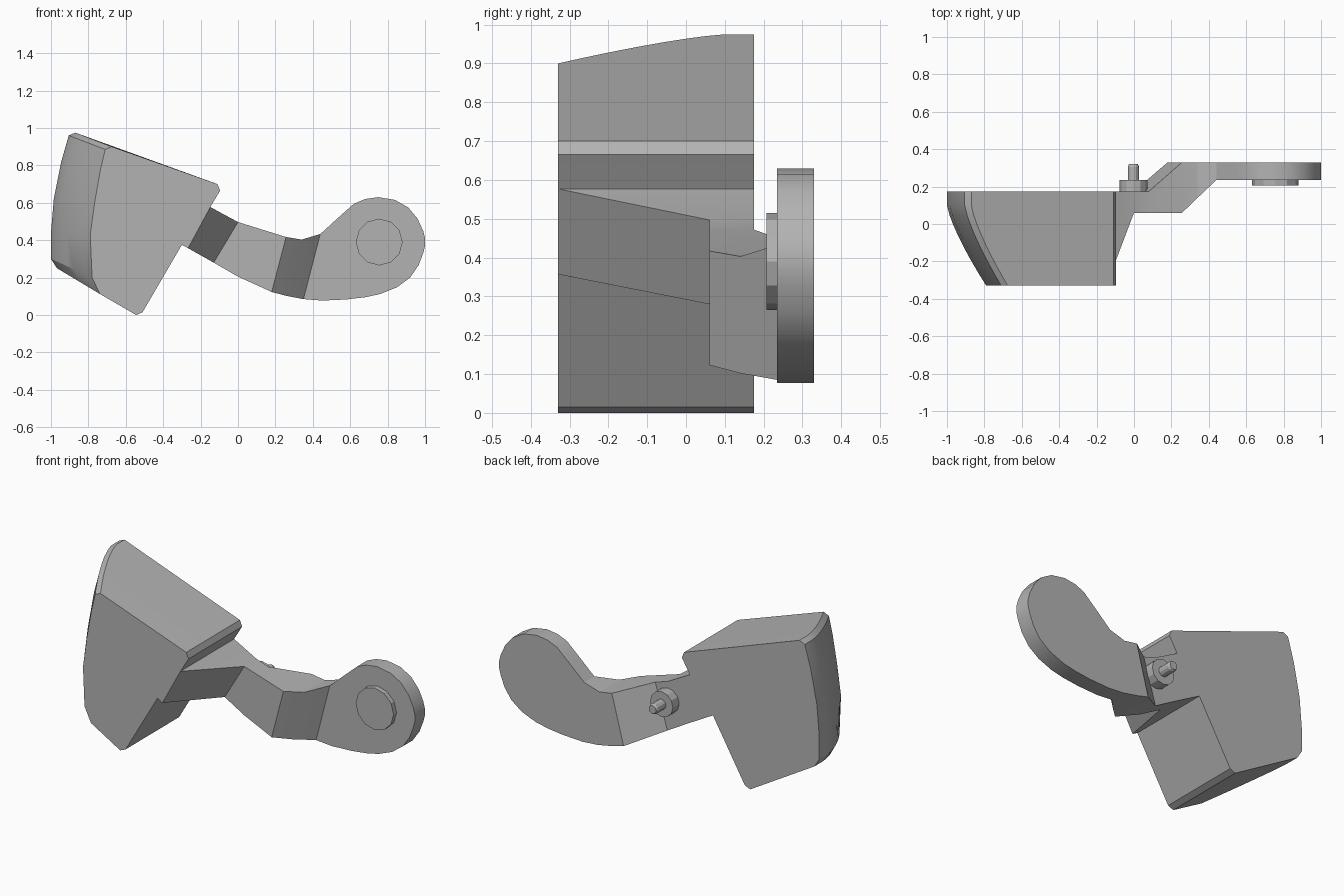
import bpy
import bmesh
import math
from mathutils import Vector, Matrix

default_cube = bpy.data.objects.get("Cube")
if default_cube:
    bpy.data.objects.remove(default_cube, do_unlink=True)

# Single plain grey finish
grey = bpy.data.materials.new("plain_grey")
grey.use_nodes = True
colour = (0.45, 0.45, 0.45, 1)
grey.diffuse_color = colour
grey.node_tree.nodes["Principled BSDF"].inputs["Base Color"].default_value = colour


def finish(bm, name, angle=25):
    """Turn a bmesh into a shaded object with the grey material."""
    bmesh.ops.recalc_face_normals(bm, faces=bm.faces)
    mesh = bpy.data.meshes.new(name)
    bm.to_mesh(mesh)
    bm.free()
    mesh.materials.append(grey)
    obj = bpy.data.objects.new(name, mesh)
    bpy.context.collection.objects.link(obj)
    bpy.ops.object.select_all(action='DESELECT')
    obj.select_set(True)
    bpy.context.view_layer.objects.active = obj
    bpy.ops.object.shade_smooth_by_angle(angle=math.radians(angle))
    return obj


def loft(name, rings, start_cap=True):
    """Skin a row of closed rings and cap the ends."""
    bm = bmesh.new()
    rows = [[bm.verts.new(point) for point in ring] for ring in rings]
    for row, following in zip(rows, rows[1:]):
        count = len(row)
        for i in range(count):
            j = (i + 1) % count
            bm.faces.new((row[i], row[j], following[j], following[i]))
    bm.faces.new(rows[-1])
    if start_cap:
        bm.faces.new(rows[0])
    return finish(bm, name)


def turned(name, centre, radius, tip_radius, y_from, y_to, sides):
    """Straight or tapered disc lying along the y axis."""
    bm = bmesh.new()
    place = (Matrix.Translation((centre[0], (y_from + y_to) / 2, centre[1]))
             @ Matrix.Rotation(math.radians(-90), 4, 'X'))
    bmesh.ops.create_cone(bm, cap_ends=True, segments=sides, radius1=radius,
                          radius2=tip_radius, depth=y_to - y_from, matrix=place)
    return finish(bm, name)


# Head block: the curved outer end retreats towards the front
outer_back = [(-.87, .975), (-.905, .96), (-.945, .82), (-.985, .62),
              (-1, .44), (-1, .30), (-.968, .25)]
outer_front = [(-.675, .90), (-.71, .885), (-.735, .78), (-.765, .61),
               (-.79, .43), (-.78, .20), (-.738, .112)]
inner_side = [(-.545, 0), (-.51, .015), (-.30, .375), (-.267, .357),
              (-.148, .577), (-.095, .665), (-.11, .70)]
back_y, bend_y, front_y = .175, .1, -.33


def block_ring(y):
    retreat = max(0, (bend_y - y) / (bend_y - front_y)) ** 1.3
    outer = [Vector(a).lerp(Vector(b), retreat)
             for a, b in zip(outer_back, outer_front)]
    return [(x, y, z) for x, z in outer + inner_side]


steps = 8
levels = [back_y] + [bend_y + (front_y - bend_y) * i / steps for i in range(steps + 1)]
loft("head_block", [block_ring(y) for y in levels])

# Cranked arm with rounded paddle: top point, bottom point, front y, back y
plate_front, plate_back, neck_front = .235, .33, .06
stations = [
    ((-.148, .577), (-.267, .357), front_y, back_y),
    ((0, .497), (-.13, .28), neck_front, back_y),
    ((.08, .472), (0, .205), neck_front, back_y),
    ((.257, .417), (.18, .123), neck_front, plate_back),
    ((.34, .403), (.26, .102), .14, plate_back),
]
paddle = [((.44, .433), (.35, .085)), ((.53, .515), (.45, .077)),
          ((.62, .595), (.58, .083)), ((.68, .62), (.68, .095)),
          ((.75, .63), (.76, .112)), ((.84, .615), (.85, .148)),
          ((.91, .575), (.92, .20)), ((.96, .515), (.965, .265)),
          ((.99, .45), (.99, .33)), ((1, .41), (1, .37))]
stations += [(top, low, plate_front, plate_back) for top, low in paddle]
loft("cranked_arm",
     [[(top[0], front, top[1]), (top[0], back, top[1]),
       (low[0], back, low[1]), (low[0], front, low[1])]
      for top, low, front, back in stations], start_cap=False)

# Raised boss on the paddle
turned("paddle_boss", (.755, .39), .125, .125, .207, .24, 12)

# Rear collar and tapered pin
pin_centre = (-.003, .385)
turned("pin_collar", pin_centre, .075, .075, .15, .235, 12)
turned("pin_shaft", pin_centre, .03, .03, .23, .305, 12)
turned("pin_tip", pin_centre, .03, .024, .305, .32, 12)
